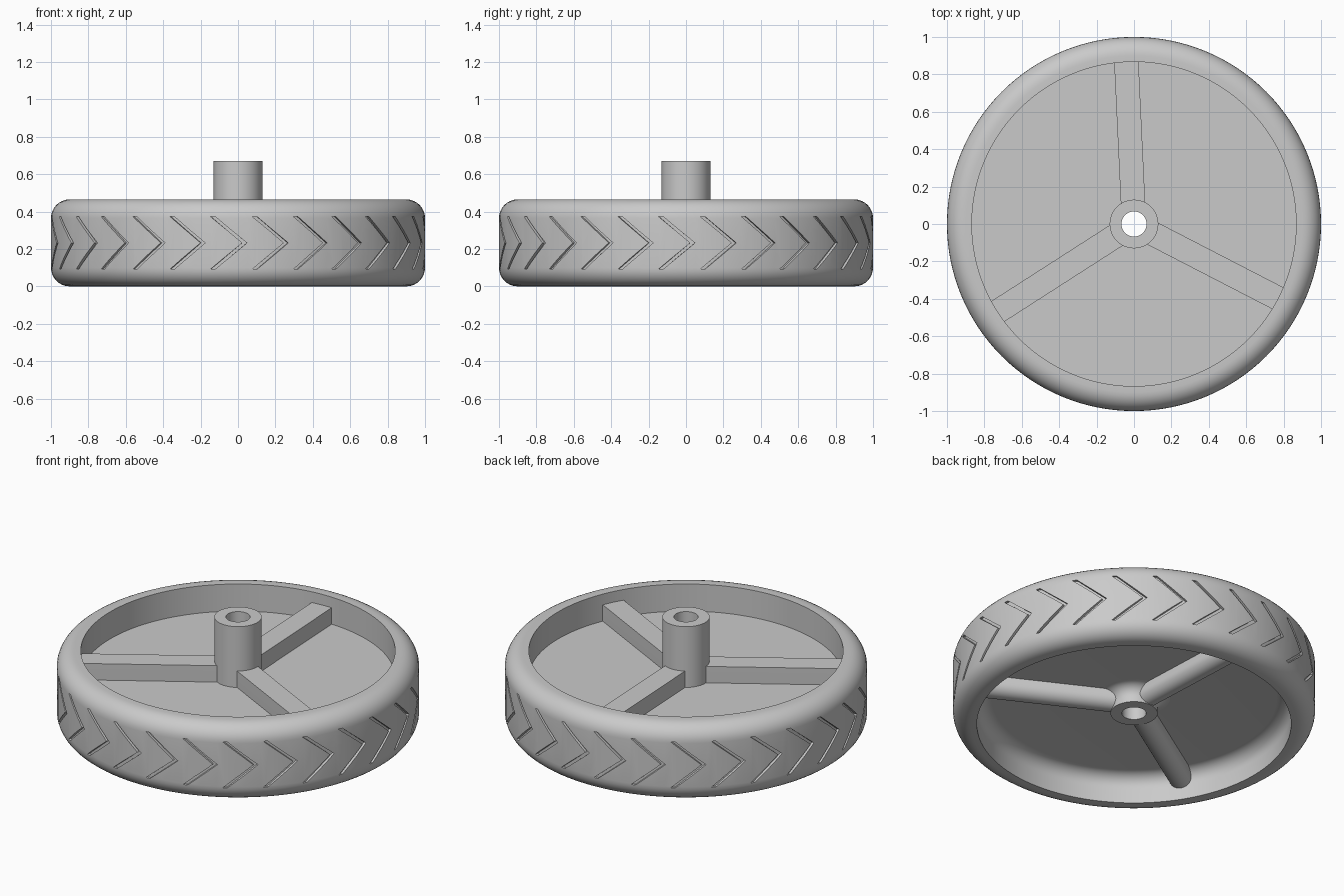
import bpy, bmesh
from math import sin, cos, pi, radians

if "Cube" in bpy.data.objects:
    bpy.data.objects.remove(bpy.data.objects["Cube"])

# Material
grey = bpy.data.materials.new("plain_grey")
grey.use_nodes = True
COLOUR = (0.59, 0.59, 0.59, 1)
grey.diffuse_color = COLOUR
grey.node_tree.nodes["Principled BSDF"].inputs["Base Color"].default_value = COLOUR

# Main sizes
HEIGHT, ROUND, INNER = 0.465, 0.1, 0.867
FLOOR_TOP, FLOOR_LOW = 0.30, 0.17
HUB_R, BORE_R, HUB_LOW, HUB_TOP = 0.13, 0.067, 0.07, 0.67
SPOKE_HALF, SPOKE_TOP, SPOKE_AXIS = 0.065, 0.40, 0.137
SEGMENTS = 128


def make_object(name, bm):
    bmesh.ops.recalc_face_normals(bm, faces=bm.faces)
    mesh = bpy.data.meshes.new(name)
    bm.to_mesh(mesh)
    bm.free()
    mesh.materials.append(grey)
    obj = bpy.data.objects.new(name, mesh)
    bpy.context.collection.objects.link(obj)
    return obj


def activate(obj):
    bpy.ops.object.select_all(action="DESELECT")
    obj.select_set(True)
    bpy.context.view_layer.objects.active = obj


def smooth(obj):
    activate(obj)
    bpy.ops.object.shade_smooth_by_angle(angle=radians(30))


def arc(cx, cy, r, start, end, steps=8):
    angles = [radians(start + (end - start) * i / steps) for i in range(steps + 1)]
    return [(cx + r * cos(a), cy + r * sin(a)) for a in angles]


def lathe(name, profile):
    """Revolve a closed (radius, height) profile around z."""
    bm = bmesh.new()
    rings = []
    for i in range(SEGMENTS):
        a = 2 * pi * i / SEGMENTS
        rings.append([bm.verts.new((r * cos(a), r * sin(a), z)) for r, z in profile])
    n = len(profile)
    for i in range(SEGMENTS):
        here, after = rings[i], rings[(i + 1) % SEGMENTS]
        for j in range(n):
            k = (j + 1) % n
            bm.faces.new((here[j], after[j], after[k], here[k]))
    return make_object(name, bm)


# Tyre, rim and floor disc in one turned profile
FILLET = 0.08
core = (HUB_R + BORE_R) / 2
tyre = lathe("tyre_and_disc",
             [(core, FLOOR_TOP), (INNER, FLOOR_TOP), (INNER, HEIGHT)]
             + arc(1 - ROUND, HEIGHT - ROUND, ROUND, 90, 0)
             + arc(1 - ROUND, ROUND, ROUND, 0, -90)
             + [(INNER, 0)]
             + arc(INNER - FILLET, FLOOR_LOW - FILLET, FILLET, 0, 90)
             + [(core, FLOOR_LOW)])

# Chevron tread grooves cut into the tyre
TREADS, ARM, REACH, GROOVE, DEPTH = 28, 0.17, 0.14, 0.025, 0.015
bm = bmesh.new()
for t in range(TREADS):
    tip = -pi / 2 + 0.048 + 2 * pi * t / TREADS
    loops = []
    for side in (-1, 0, 1):
        back = tip - ARM * abs(side)
        z = HEIGHT / 2 + REACH * side
        loops.append([bm.verts.new((r * cos(a), r * sin(a), z))
                      for r, a in ((1 - DEPTH, back - GROOVE), (1 - DEPTH, back),
                                   (1 + DEPTH, back), (1 + DEPTH, back - GROOVE))])
    for low, high in zip(loops, loops[1:]):
        for j in range(4):
            k = (j + 1) % 4
            bm.faces.new((low[j], low[k], high[k], high[j]))
    bm.faces.new(loops[0])
    bm.faces.new(loops[-1])
cutter = make_object("tread_cutter", bm)
cutter.hide_render = True
cut = tyre.modifiers.new("tread", "BOOLEAN")
cut.operation = "DIFFERENCE"
cut.solver = "EXACT"
cut.object = cutter
activate(tyre)
bpy.ops.object.modifier_apply(modifier=cut.name)
bpy.data.objects.remove(cutter)
smooth(tyre)

# Hub tube with a bore, blended into the underside of the disc
BLEND, SINK = 0.07, 0.03
hub = lathe("hub",
            [(BORE_R, HUB_LOW), (HUB_R, HUB_LOW)]
            + arc(HUB_R + BLEND, FLOOR_LOW - BLEND, BLEND, 180, 90)
            + [(HUB_R + BLEND, FLOOR_LOW + SINK), (HUB_R, FLOOR_LOW + SINK),
               (HUB_R, HUB_TOP), (BORE_R, HUB_TOP)])
smooth(hub)

# Three spokes: flat on top, half-round underneath
section = ([(-SPOKE_HALF, SPOKE_TOP)]
           + arc(0, SPOKE_AXIS, SPOKE_HALF, 180, 360, 20)
           + [(SPOKE_HALF, SPOKE_TOP)])
for number in range(3):
    a = radians(92.7 + 120 * number)
    bm = bmesh.new()
    ends = [[bm.verts.new((d * cos(a) - w * sin(a), d * sin(a) + w * cos(a), z))
             for w, z in section] for d in (core, INNER + 0.02)]
    count = len(section)
    for j in range(count):
        k = (j + 1) % count
        bm.faces.new((ends[0][j], ends[0][k], ends[1][k], ends[1][j]))
    for end in ends:
        bm.faces.new(end)
    smooth(make_object(f"spoke_{number + 1}", bm))
